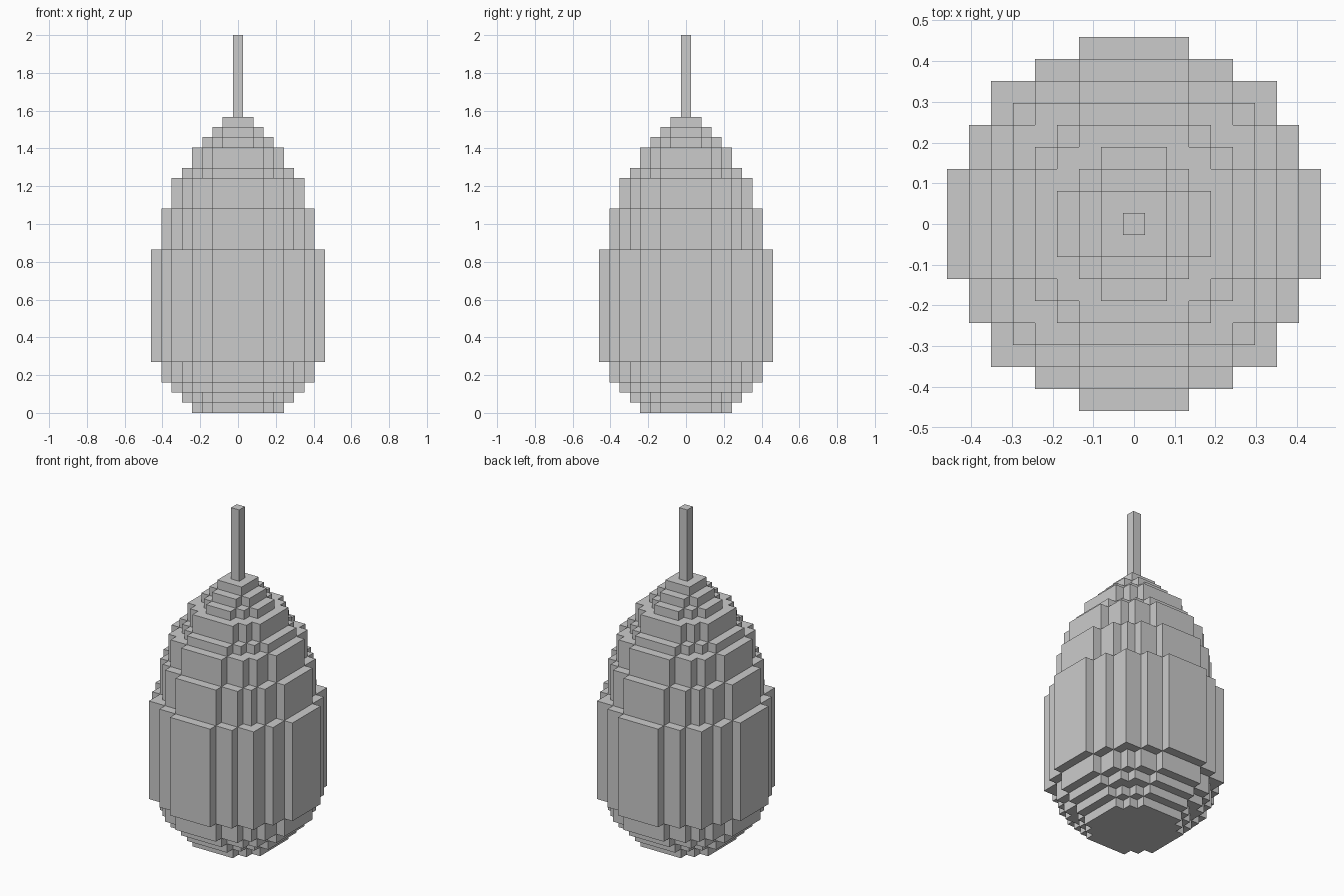
import bpy, bmesh, math

if "Cube" in bpy.data.objects:
    bpy.data.objects.remove(bpy.data.objects["Cube"])

V = 2 / 37  # edge of one cube; the model is 37 cubes tall

# (number of layers, disc radius in cubes), from the ground up
BODY = [(1, 4.5), (1, 5.5), (1, 6.5), (2, 7.5), (11, 8.5), (4, 7.5),
        (3, 6.5), (1, 5.5), (2, 4.5), (1, 3.5), (1, 2.5), (1, 1.5)]
STEM = [(8, 0.5)]


def disc(r):
    n = int(r)
    return {(x, y) for x in range(-n, n + 1) for y in range(-n, n + 1)
            if x * x + y * y <= r * r}


def stepped_solid(name, tiers, base):
    """Stack of blocky discs, keeping only the outer faces."""
    bm = bmesh.new()
    cache = {}

    def face(pts):
        vs = []
        for p in pts:
            if p not in cache:
                cache[p] = bm.verts.new((p[0] * V, p[1] * V, p[2] * V))
            vs.append(cache[p])
        bm.faces.new(vs)

    layers = [disc(r) for count, r in tiers for _ in range(count)]
    for i, cells in enumerate(layers):
        z0, z1 = base + i, base + i + 1
        below = layers[i - 1] if i else set()
        above = layers[i + 1] if i + 1 < len(layers) else set()
        for x, y in cells:
            a, b, c, d = x - .5, x + .5, y - .5, y + .5
            ring = [(a, c), (b, c), (b, d), (a, d)]
            if (x, y) not in above:
                face([(*p, z1) for p in ring])
            if (x, y) not in below:
                face([(*p, z0) for p in reversed(ring)])
            for k, (dx, dy) in enumerate([(0, -1), (1, 0), (0, 1), (-1, 0)]):
                if (x + dx, y + dy) not in cells:
                    p, q = ring[k], ring[(k + 1) % 4]
                    face([(*p, z0), (*q, z0), (*q, z1), (*p, z1)])

    # merge flat areas into single faces
    bmesh.ops.dissolve_limit(bm, angle_limit=math.radians(1),
                             verts=bm.verts[:], edges=bm.edges[:])
    bmesh.ops.recalc_face_normals(bm, faces=bm.faces[:])
    mesh = bpy.data.meshes.new(name)
    bm.to_mesh(mesh)
    bm.free()
    obj = bpy.data.objects.new(name, mesh)
    bpy.context.collection.objects.link(obj)
    return obj


# rounded blocky body with the thin stem on top
stepped_solid("body", BODY, 0)
stepped_solid("stem", STEM, sum(n for n, _ in BODY))
